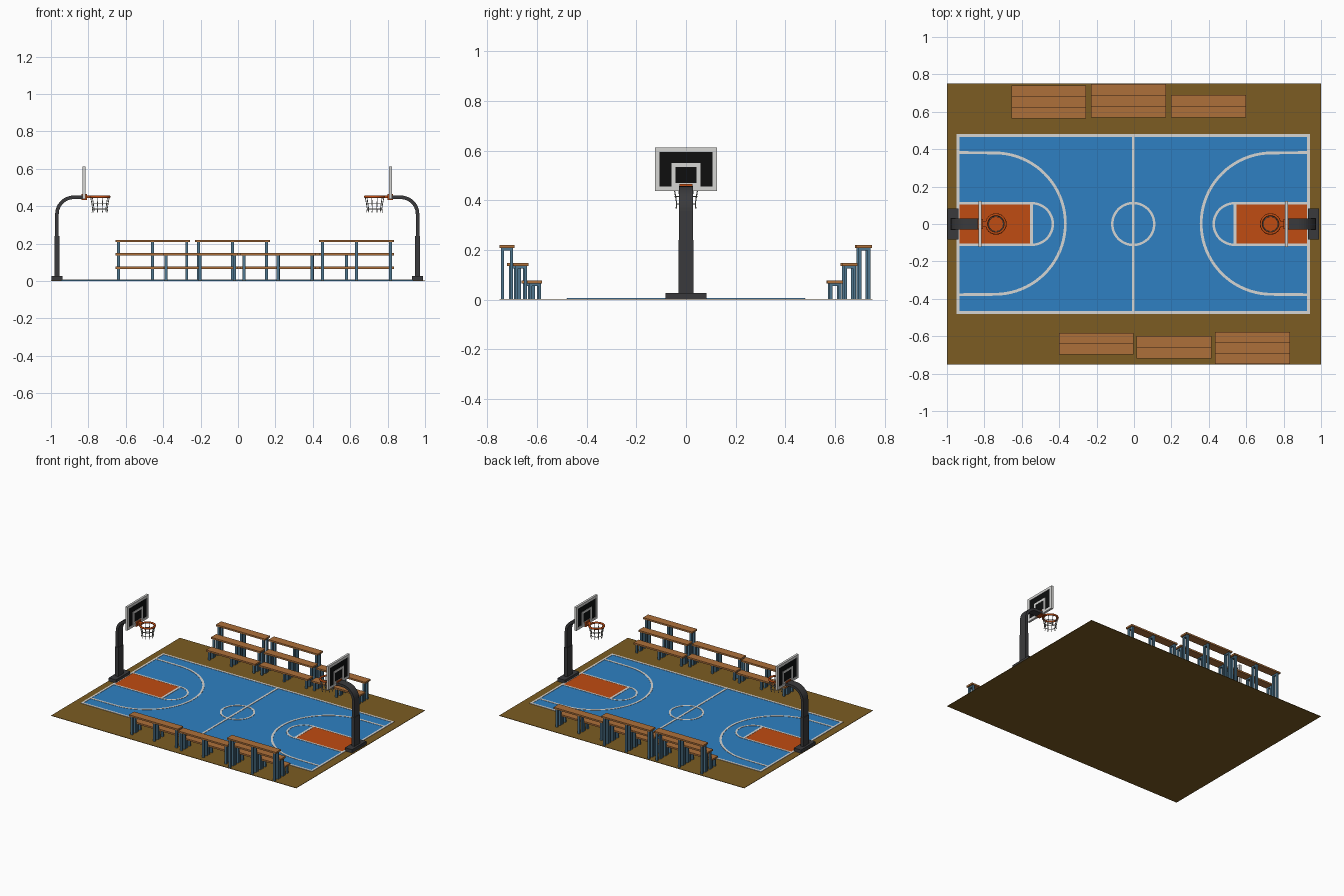
import bpy, bmesh, math
from mathutils import Vector

if "Cube" in bpy.data.objects:
    bpy.data.objects.remove(bpy.data.objects["Cube"])

CX = -0.004  # symmetry line of the court


def material(name, rgb):
    m = bpy.data.materials.new(name)
    lin = [(c / 255 / 12.92) if c < 11 else ((c / 255 + 0.055) / 1.055) ** 2.4 for c in rgb]
    m.diffuse_color = (*lin, 1)
    m.use_nodes = True
    m.node_tree.nodes["Principled BSDF"].inputs["Base Color"].default_value = m.diffuse_color
    return m


BROWN = material("brown ground", (124, 92, 34))
BLUE = material("court blue", (46, 128, 194))
ORANGE = material("orange", (192, 76, 18))
WHITE = material("line white", (214, 214, 212))
BLACK = material("board black", (14, 15, 15))
DARK = material("dark metal", (58, 58, 60))
WOOD = material("bench wood", (174, 112, 58))
STEEL = material("bench steel blue", (78, 118, 142))
NET = material("net grey", (165, 165, 160))

axis = bpy.data.objects.new("mirror_axis", None)
axis.location = (CX, 0, 0)
axis.hide_render = True
bpy.context.collection.objects.link(axis)


def finish(bm, name, mat, mirror=False, smooth=False):
    bmesh.ops.recalc_face_normals(bm, faces=bm.faces)
    me = bpy.data.meshes.new(name)
    bm.to_mesh(me)
    bm.free()
    me.materials.append(mat)
    ob = bpy.data.objects.new(name, me)
    bpy.context.collection.objects.link(ob)
    if mirror:
        mod = ob.modifiers.new("mirror", 'MIRROR')
        mod.mirror_object = axis
        mod.use_mirror_merge = False
    if smooth:
        for p in me.polygons:
            p.use_smooth = True
    return ob


def add_box(bm, x0, x1, y0, y1, z0, z1):
    vs = bmesh.ops.create_cube(bm, size=1)["verts"]
    for v in vs:
        v.co = (x1 if v.co.x > 0 else x0, y1 if v.co.y > 0 else y0, z1 if v.co.z > 0 else z0)


def boxes(name, mat, dims, mirror=False):
    bm = bmesh.new()
    for d in dims:
        add_box(bm, *d)
    return finish(bm, name, mat, mirror)


def ribbon(name, mat, path, width, lo, hi, upright=False, closed=False, mirror=False):
    """Rectangular band along a 2D path, lying flat (xy) or upright (xz)."""
    bm = bmesh.new()
    n, rings = len(path), []
    for i, p in enumerate(path):
        a = path[(i - 1) % n] if closed or i else p
        b = path[(i + 1) % n] if closed or i < n - 1 else p
        t = (Vector(b) - Vector(a)).normalized()
        side = Vector((-t.y, t.x)) * width / 2
        ring = []
        for s, h in ((1, lo), (-1, lo), (-1, hi), (1, hi)):
            q = Vector(p) + side * s
            ring.append(bm.verts.new((q.x, h, q.y) if upright else (q.x, q.y, h)))
        rings.append(ring)
    for i in range(n if closed else n - 1):
        r, s = rings[i], rings[(i + 1) % n]
        for k in range(4):
            bm.faces.new((r[k], r[(k + 1) % 4], s[(k + 1) % 4], s[k]))
    if not closed:
        bm.faces.new(rings[0])
        bm.faces.new(rings[-1])
    return finish(bm, name, mat, mirror)


def arc(cx, cy, r, a0, a1, n):
    return [(cx + r * math.cos(math.radians(a0 + (a1 - a0) * i / n)),
             cy + r * math.sin(math.radians(a0 + (a1 - a0) * i / n))) for i in range(n + 1)]


def frame(x0, x1, y, z0, z1, w):
    """Four bars of a rectangular frame facing x."""
    return [(x0, x1, -y, y, z0, z0 + w), (x0, x1, -y, y, z1 - w, z1),
            (x0, x1, -y, -y + w, z0 + w, z1 - w), (x0, x1, y - w, y, z0 + w, z1 - w)]


def add_torus(bm, cx, cz, R, r, n=24, m=8):
    g = [[bm.verts.new((cx + (R + r * math.cos(b)) * math.cos(a), (R + r * math.cos(b)) * math.sin(a),
                        cz + r * math.sin(b)))
          for b in (2 * math.pi * j / m for j in range(m))]
         for a in (2 * math.pi * i / n for i in range(n))]
    for i in range(n):
        for j in range(m):
            k, l = (i + 1) % n, (j + 1) % m
            bm.faces.new((g[i][j], g[k][j], g[k][l], g[i][l]))


def add_rod(bm, a, b, r):
    a, b = Vector(a), Vector(b)
    d = b - a
    M = d.to_track_quat('Z', 'Y').to_matrix().to_4x4()
    M.translation = (a + b) / 2
    bmesh.ops.create_cone(bm, cap_ends=True, segments=5, radius1=r, radius2=r, depth=d.length, matrix=M)


# ground and court
boxes("ground", BROWN, [(-1, 1, -0.75, 0.75, 0, 0.003)])
HX, HY, W = 0.944, 0.48, 0.015
boxes("court_floor", BLUE, [(CX - HX + .002, CX + HX - .002, -HY + .002, HY - .002, 0.002, 0.005)])
boxes("key_area", ORANGE, [(-0.94, -0.55, -0.108, 0.108, 0.004, 0.006)], mirror=True)

# painted lines
L0, L1 = 0.004, 0.007
boxes("border_lines", WHITE, [
    (CX - HX, CX + HX, -HY, -HY + W, L0, L1), (CX - HX, CX + HX, HY - W, HY, L0, L1),
    (CX - HX, CX - HX + W, -HY + W, HY - W, L0, L1), (CX + HX - W, CX + HX, -HY + W, HY - W, L0, L1),
    (CX - W / 2, CX + W / 2, -HY + W, HY - W, L0, L1)])
ribbon("centre_circle", WHITE, arc(CX, 0, 0.112, 0, 360, 48)[:-1], 0.013, L0, L1 + .0002, closed=True)
boxes("key_lines", WHITE, [(-0.935, -0.54, -0.117, -0.104, L0, L1), (-0.935, -0.54, 0.104, 0.117, L0, L1),
                           (-0.557, -0.54, -0.104, 0.104, L0, L1)], mirror=True)
ribbon("free_throw_arc", WHITE, arc(-0.545, 0, 0.111, -90, 90, 24), 0.013, L0, L1 - .0002, mirror=True)
ribbon("three_point_line", WHITE,
       [(-0.935, -0.378)] + arc(-0.745, 0.002, 0.378, -90, 90, 40) + [(-0.935, 0.382)],
       0.015, L0, L1 - .0002, mirror=True)

# hoop stand
boxes("hoop_base", DARK, [(-0.997, -0.938, -0.083, 0.083, 0.003, 0.027)], mirror=True)
boxes("lower_pole", DARK, [(-0.981, -0.955, -0.031, 0.031, 0.02, 0.24)], mirror=True)
ribbon("curved_pole", DARK, [(-0.968, 0.23)] + arc(-0.878, 0.357, 0.09, 180, 90, 12) + [(-0.828, 0.447)],
       0.019, -0.029, 0.029, upright=True, mirror=True)

# backboard
boxes("backboard_panel", BLACK, [(-0.829, -0.819, -0.115, 0.115, 0.448, 0.602)], mirror=True)
boxes("backboard_frame", WHITE, frame(-0.832, -0.816, 0.124, 0.438, 0.612, 0.018), mirror=True)
boxes("target_square", WHITE, frame(-0.831, -0.817, 0.058, 0.453, 0.55, 0.016), mirror=True)
boxes("rim_bracket", ORANGE, [(-0.838, -0.808, -0.026, 0.026, 0.432, 0.466),
                              (-0.81, -0.782, -0.016, 0.016, 0.444, 0.456)], mirror=True)

# rim and net
RX = -0.738
bm = bmesh.new()
add_torus(bm, RX, 0.45, 0.05, 0.007)
finish(bm, "rim", ORANGE, mirror=True, smooth=True)
bm = bmesh.new()
levels = [(0.448, 0.050), (0.415, 0.044), (0.385, 0.039), (0.366, 0.042)]
for i in range(10):
    a = 2 * math.pi * i / 10
    pts = [(RX + r * math.cos(a), r * math.sin(a), z) for z, r in levels]
    for p, q in zip(pts, pts[1:]):
        add_rod(bm, p, q, 0.0023)
for z, r in levels[1:3]:
    add_torus(bm, RX, z, r, 0.0023, 20, 5)
finish(bm, "net", NET, mirror=True)


# bleachers: stepped planks on paired posts
def bleacher(name, x0, front, depth, tiers, s):
    planks, legs = [], []
    step = depth / tiers
    for t in range(tiers):
        c = front + step * (t + 0.5)
        top = 0.077 + 0.0715 * t
        h = step / 2 + 0.002
        ys = sorted((s * (c - h), s * (c + h)))
        planks.append((x0, x0 + 0.4, *ys, top - 0.012, top))
        for x in (x0 + 0.018, x0 + 0.2, x0 + 0.382):
            for o in (-0.018, 0.018):
                legs.append((x - 0.008, x + 0.008, s * c + o - 0.006, s * c + o + 0.006, 0.003, top - 0.011))
            legs.append((x - 0.006, x + 0.006, s * c - 0.018, s * c + 0.018, top - 0.022, top - 0.0115))
    boxes(name + "_planks", WOOD, planks)
    boxes(name + "_legs", STEEL, legs)


bleacher("back_left_bleacher", -0.656, 0.566, 0.172, 3, 1)
bleacher("back_middle_bleacher", -0.23, 0.571, 0.175, 3, 1)
bleacher("back_right_bleacher", 0.198, 0.571, 0.117, 2, 1)
bleacher("front_left_bleacher", -0.402, 0.584, 0.112, 2, -1)
bleacher("front_middle_bleacher", 0.014, 0.602, 0.115, 2, -1)
bleacher("front_right_bleacher", 0.433, 0.58, 0.167, 3, -1)
